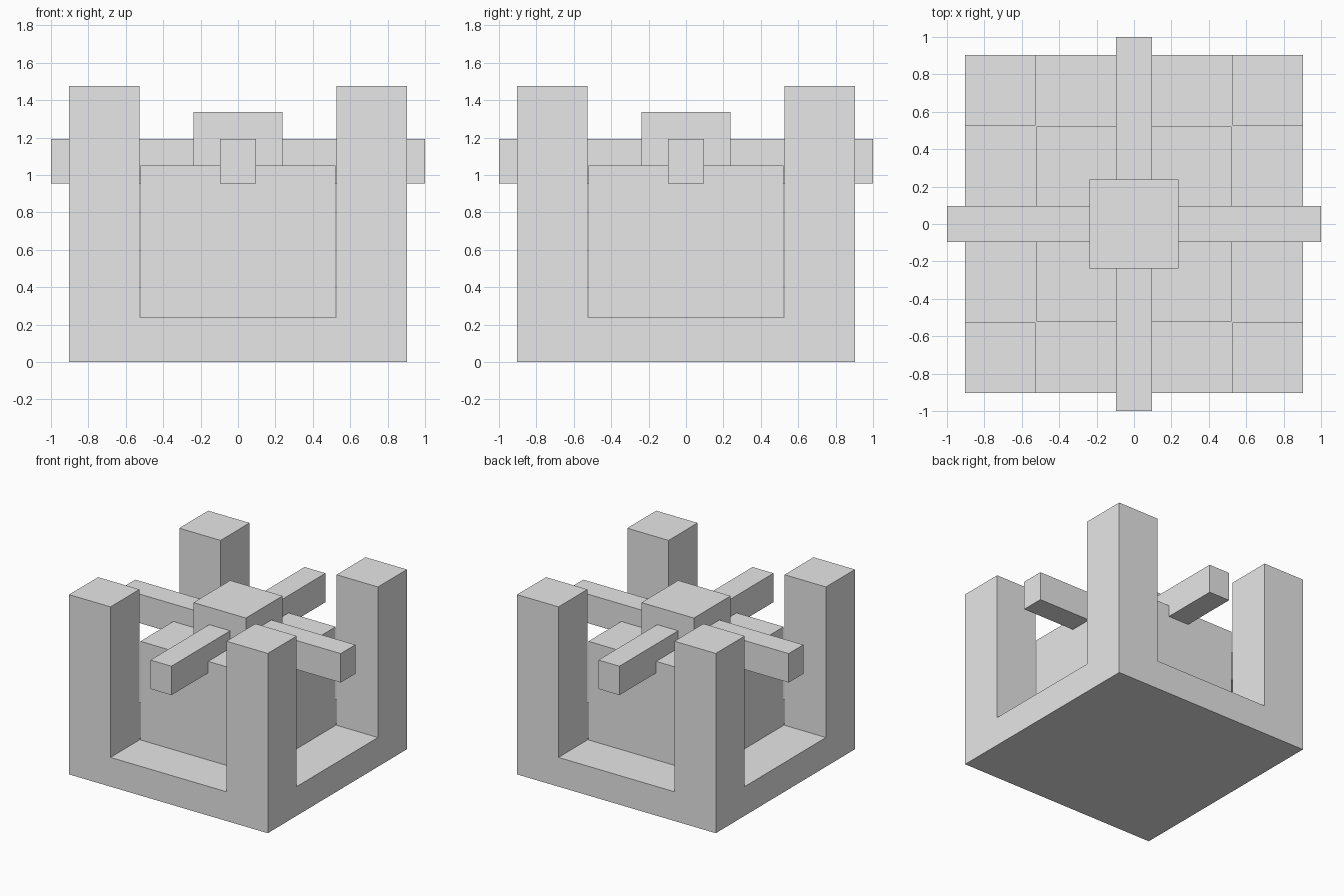
import bpy

cube = bpy.data.objects.get("Cube")
if cube:
    bpy.data.objects.remove(cube, do_unlink=True)

grey = bpy.data.materials.new("light_grey")
grey.use_nodes = True
grey.diffuse_color = (0.8, 0.8, 0.8, 1)
grey.node_tree.nodes["Principled BSDF"].inputs["Base Color"].default_value = (0.8, 0.8, 0.8, 1)


def box(name, x, y, z):
    """Axis-aligned box from (min, max) pairs."""
    bpy.ops.mesh.primitive_cube_add(size=1, location=[(a + b) / 2 for a, b in (x, y, z)])
    ob = bpy.context.object
    ob.name = name
    ob.scale = [b - a for a, b in (x, y, z)]
    bpy.ops.object.transform_apply(location=False, rotation=False, scale=True)
    ob.data.materials.append(grey)
    return ob


OUTER, INNER, CORE = 0.903, 0.527, 0.522
FLOOR, POST_TOP = 0.24, 1.477

# Square plinth with the central block on it
box("base", (-OUTER, OUTER), (-OUTER, OUTER), (0, FLOOR))
box("core_block", (-CORE, CORE), (-CORE, CORE), (FLOOR, 1.05))

# Four corner posts
for sx, side in ((-1, "right"), (1, "left")):
    for sy, end in ((-1, "front"), (1, "back")):
        box(f"{end}_{side}_post",
            sorted((sx * INNER, sx * OUTER)), sorted((sy * INNER, sy * OUTER)),
            (FLOOR, POST_TOP))

# Crossed beams and the cap over their joint
box("side_to_side_beam", (-1, 1), (-0.095, 0.095), (0.955, 1.193))
box("front_to_back_beam", (-0.095, 0.095), (-1, 1), (0.955, 1.193))
box("centre_cap", (-0.238, 0.238), (-0.238, 0.238), (1.05, 1.336))
